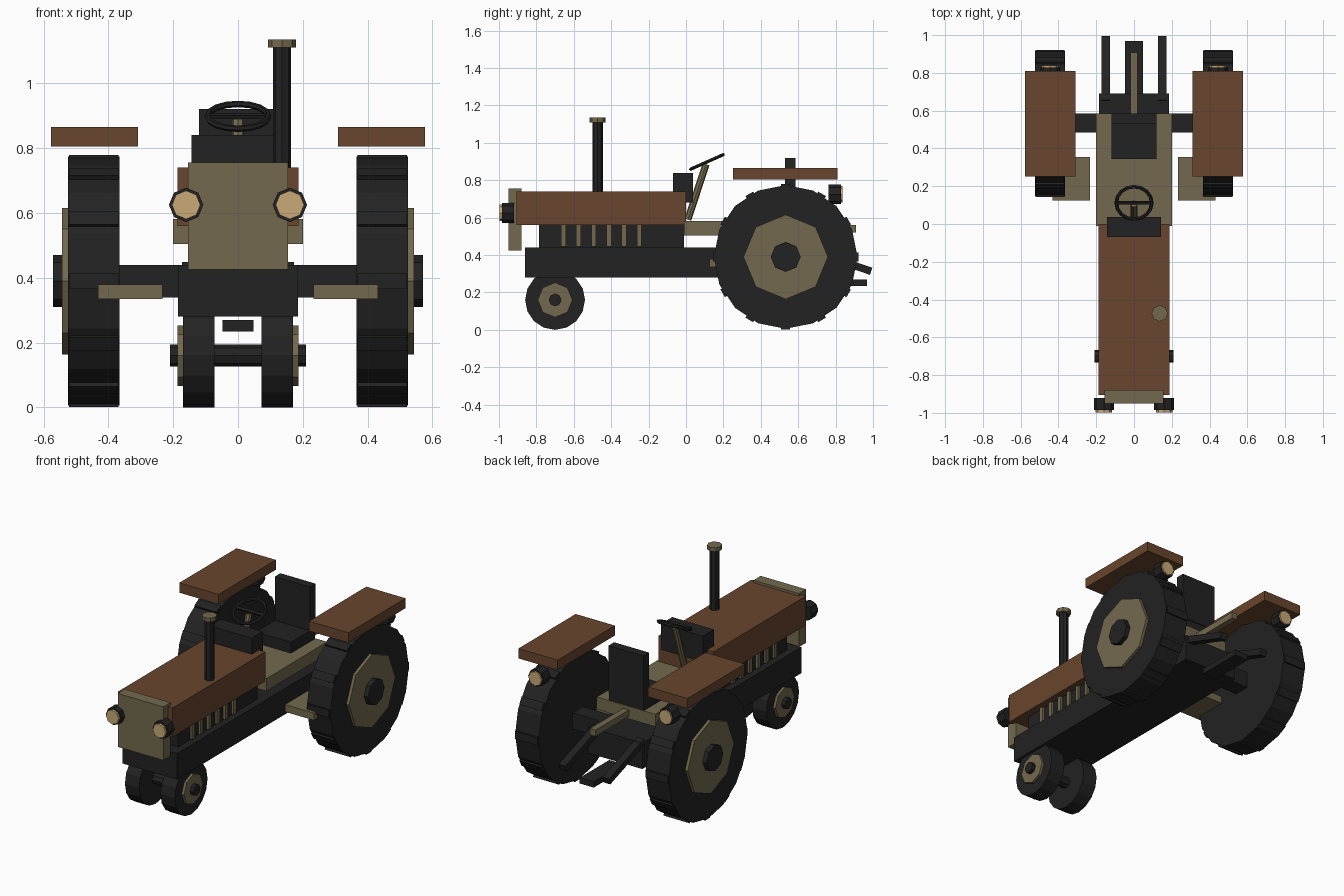
import bpy
import bmesh
import math
from mathutils import Matrix, Vector

if "Cube" in bpy.data.objects:
    bpy.data.objects.remove(bpy.data.objects["Cube"], do_unlink=True)


def material(name, rgb):
    mat = bpy.data.materials.new(name)
    mat.use_nodes = True
    mat.diffuse_color = (*rgb, 1)
    mat.node_tree.nodes["Principled BSDF"].inputs["Base Color"].default_value = (*rgb, 1)
    return mat


BLACK = material("charcoal", (0.016, 0.016, 0.016))
BROWN = material("rust brown", (0.138, 0.06, 0.026))
TAN = material("olive tan", (0.171, 0.141, 0.076))
CREAM = material("lamp cream", (0.58, 0.40, 0.18))


def finish(name, bm, mat):
    mesh = bpy.data.meshes.new(name)
    bm.to_mesh(mesh)
    bm.free()
    mesh.materials.append(mat)
    obj = bpy.data.objects.new(name, mesh)
    bpy.context.collection.objects.link(obj)
    return obj


def add_box(bm, x, y, z, turn=None):
    """Box from (min, max) ranges, optionally transformed afterwards."""
    size = Vector([r[1] - r[0] for r in (x, y, z)])
    mid = Vector([(r[0] + r[1]) / 2 for r in (x, y, z)])
    m = Matrix.Translation(mid) @ Matrix.Diagonal((*size, 1))
    bmesh.ops.create_cube(bm, size=1, matrix=turn @ m if turn else m)


def box(name, mat, x, y, z):
    bm = bmesh.new()
    add_box(bm, x, y, z)
    return finish(name, bm, mat)


def rod(name, mat, a, b, radius, sides=8):
    """Cylinder between two points."""
    a, b = Vector(a), Vector(b)
    axis = b - a
    if abs(axis.x) > 1e-6:
        rot = Matrix.Rotation(math.pi / 2, 4, 'Y')
    else:
        rot = Matrix.Rotation(-math.atan2(axis.y, axis.z), 4, 'X')
    bm = bmesh.new()
    bmesh.ops.create_cone(bm, cap_ends=True, segments=sides, radius1=radius,
                          radius2=radius, depth=axis.length,
                          matrix=Matrix.Translation((a + b) / 2) @ rot)
    return finish(name, bm, mat)


def across(name, mat, s, x0, x1, y, z, radius, sides=8):
    """Cylinder along x on side s."""
    return rod(name, mat, (s * x0, y, z), (s * x1, y, z), radius, sides)


def mirrored(x0, x1, s):
    return tuple(sorted((s * x0, s * x1)))


# Body
box("chassis", BLACK, (-.185, .185), (-.86, .69), (.28, .44))
box("engine_block", BLACK, (-.14, .14), (-.785, -.01), (.44, .56))
box("hood", BROWN, (-.187, .187), (-.905, 0), (.56, .74))
box("grille", TAN, (-.155, .155), (-.95, -.88), (.425, .755))
box("transmission_cover", TAN, (-.2, .2), (-.01, .585), (.505, .582))
box("dashboard", BLACK, (-.143, .143), (-.07, .038), (.68, .84))

# Seat
box("seat_cushion", BLACK, (-.12, .12), (.345, .58), (.58, .65))
box("seat_back", BLACK, (-.12, .12), (.53, .585), (.63, .92))

# Engine ribs on both flanks
bm = bmesh.new()
for s in (-1, 1):
    for i in range(6):
        y = -.655 + i * .081
        add_box(bm, mirrored(.13, .155, s), (y - .013, y + .013), (.445, .56))
finish("engine_ribs", bm, TAN)

# Exhaust
rod("exhaust_pipe", BLACK, (.136, -.473, .73), (.136, -.473, 1.11), .028)
rod("exhaust_cap", TAN, (.136, -.473, 1.11), (.136, -.473, 1.135), .043)

# Steering
rod("steering_column", TAN, (0, .01, .59), (0, .107, .885), .019)
tilt = Matrix.Translation((0, .112, .898)) @ Matrix.Rotation(math.radians(24), 4, 'X')
bpy.ops.mesh.primitive_torus_add(major_radius=.094, minor_radius=.01,
                                 major_segments=16, minor_segments=6)
wheel = bpy.context.object
wheel.name = "steering_wheel"
wheel.data.transform(tilt)
wheel.data.materials.append(BLACK)
bm = bmesh.new()
add_box(bm, (-.094, .094), (-.008, .008), (-.006, .006), tilt)
finish("steering_spoke", bm, BLACK)

# Axles
box("rear_axle", BLACK, (-.4, .4), (.485, .585), (.34, .44))
rod("front_axle", BLACK, (-.21, -.7, .16), (.21, -.7, .16), .034)

# Rear hitch
box("drawbar", BLACK, (-.048, .048), (.68, .968), (.235, .27))
box("top_link", TAN, (-.019, .019), (.58, .908), (.52, .56))

REAR_Y, REAR_Z = .533, .39
for s, side in ((-1, "right"), (1, "left")):
    # Rear wheel with tread lugs
    across(side + "_rear_tyre", BLACK, s, .365, .525, REAR_Y, REAR_Z, .384, 16)
    bm = bmesh.new()
    for i in range(12):
        spin = (Matrix.Translation((0, REAR_Y, REAR_Z))
                @ Matrix.Rotation(i * math.tau / 12, 4, 'X'))
        add_box(bm, mirrored(.369, .521, s), (-.024, .024), (.34, .389), spin)
    finish(side + "_rear_lugs", bm, BLACK)
    across(side + "_rear_rim", TAN, s, .5, .543, REAR_Y, REAR_Z, .226)
    across(side + "_rear_hub", BLACK, s, .5, .571, REAR_Y, REAR_Z, .08)

    # Front wheel
    across(side + "_front_tyre", BLACK, s, .073, .17, -.7, .16, .16, 16)
    across(side + "_front_rim", TAN, s, .15, .186, -.7, .16, .093)

    # Fender and step
    box(side + "_fender", BROWN, mirrored(.309, .577, s), (.252, .81), (.805, .866))
    box(side + "_step", TAN, mirrored(.233, .432, s), (.125, .355), (.335, .38))

    # Head lamp and tail lamp
    for label, x, z, tail, rim, tip in (("head", .16, .625, -.92, -.985, -.998),
                                        ("tail", .445, .725, .762, .828, .838)):
        rod(f"{side}_{label}_lamp", BLACK, (s * x, tail, z), (s * x, rim, z), .053)
        rod(f"{side}_{label}_lens", CREAM, (s * x, rim, z), (s * x, tip, z), .044)

    # Sloping lower hitch arm
    bm = bmesh.new()
    slope = Matrix.Translation((0, .99, .313)) @ Matrix.Rotation(math.radians(-19), 4, 'X')
    add_box(bm, mirrored(.127, .172, s), (-.36, 0), (-.02, .02), slope)
    finish(side + "_hitch_arm", bm, BLACK)
